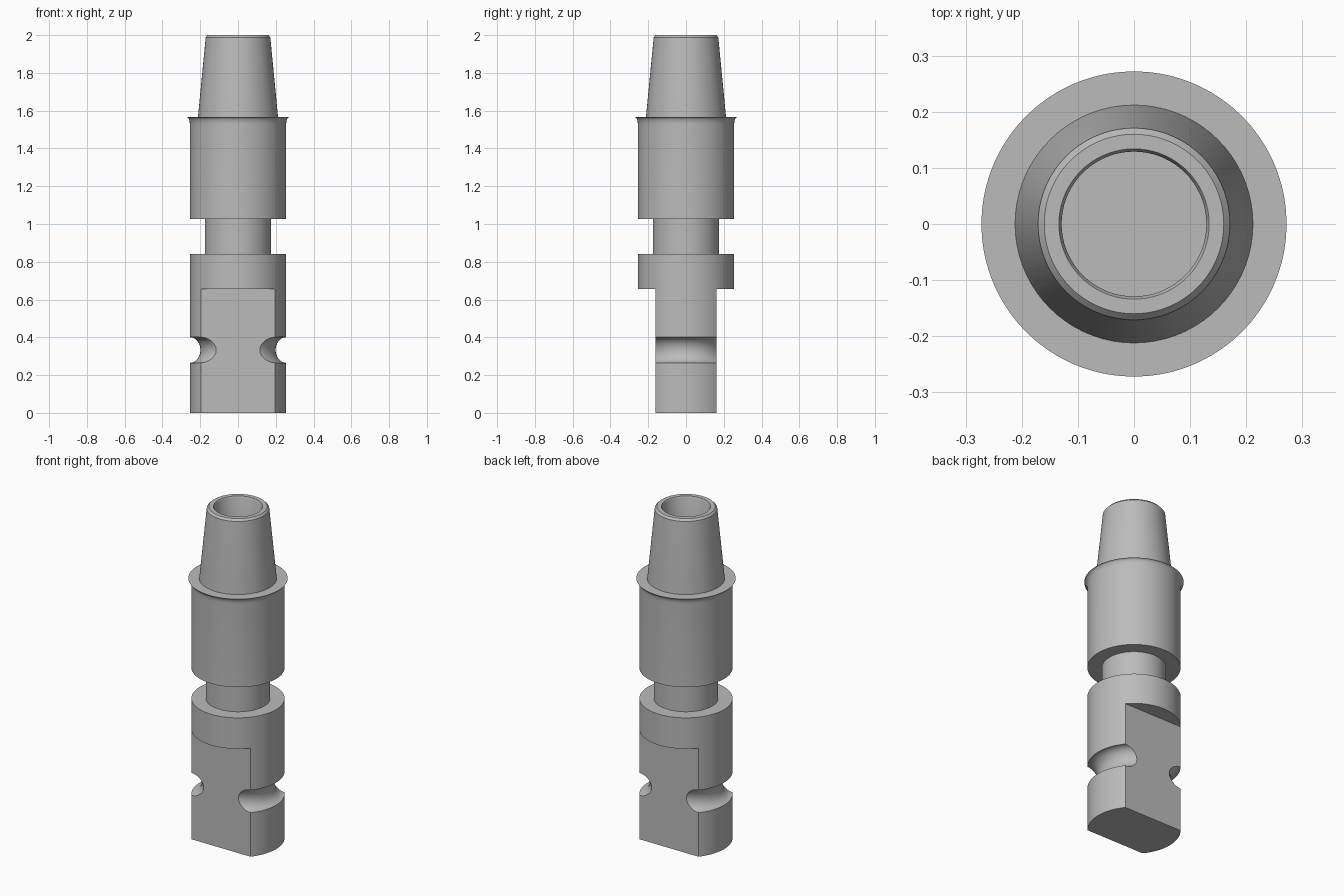
import bpy, bmesh
from math import sin, cos, pi, radians
from mathutils import Matrix

cube = bpy.data.objects.get("Cube")
if cube:
    bpy.data.objects.remove(cube, do_unlink=True)

SEGMENTS = 72
BODY = 0.255      # main body radius
FLAT = 0.162      # half distance between the two flats

steel = bpy.data.materials.new("grey steel")
steel.use_nodes = True
GREY = (0.5, 0.5, 0.5, 1)
steel.diffuse_color = GREY
steel.node_tree.nodes["Principled BSDF"].inputs["Base Color"].default_value = GREY


def turned_part(name, profile, flats=False):
    """Revolve a (radius, z) profile that begins and ends on the axis."""
    bm = bmesh.new()
    verts = [bm.verts.new((r, 0, z)) for r, z in profile]
    edges = [bm.edges.new(pair) for pair in zip(verts, verts[1:])]
    bmesh.ops.spin(bm, geom=verts + edges, cent=(0, 0, 0), axis=(0, 0, 1),
                   angle=2 * pi, steps=SEGMENTS, use_merge=True)
    bmesh.ops.remove_doubles(bm, verts=bm.verts, dist=0.0001)
    if flats:
        # Slice both sides away and close each cut with a flat face
        for side in (-1, 1):
            cut = bmesh.ops.bisect_plane(
                bm, geom=bm.verts[:] + bm.edges[:] + bm.faces[:], dist=0.00001,
                plane_co=(0, side * FLAT, 0), plane_no=(0, side, 0), clear_outer=True)
            rim = [e for e in cut["geom_cut"] if isinstance(e, bmesh.types.BMEdge)]
            bmesh.ops.contextual_create(bm, geom=rim)
    bmesh.ops.recalc_face_normals(bm, faces=bm.faces)
    mesh = bpy.data.meshes.new(name)
    bm.to_mesh(mesh)
    bm.free()
    mesh.materials.append(steel)
    obj = bpy.data.objects.new(name, mesh)
    bpy.context.collection.objects.link(obj)
    bpy.ops.object.select_all(action="DESELECT")
    obj.select_set(True)
    bpy.context.view_layer.objects.active = obj
    bpy.ops.object.shade_smooth_by_angle(angle=radians(30))
    return obj


# Flat-sided shank with a rounded groove on its curved edges
GROOVE_Z, GROOVE_R, GROOVE_DEPTH = 0.333, 0.068, 0.056
groove = [(BODY - GROOVE_DEPTH * cos(a), GROOVE_Z + GROOVE_R * sin(a))
          for a in (pi * (i / 16 - 0.5) for i in range(17))]
turned_part("flat_shank", [(0, 0), (BODY, 0)] + groove + [(BODY, 0.7), (0, 0.7)], flats=True)

# Round collar above the flats
turned_part("collar", [(0, 0.655), (BODY, 0.655), (BODY, 0.842), (0, 0.842)])

# Narrow neck
turned_part("neck", [(0, 0.8), (0.176, 0.8), (0.176, 1.06), (0, 1.06)])

# Sleeve with a concave flare under its upper lip
flare = [(BODY + 0.017 * (1 - cos(t)), 1.528 + 0.038 * sin(t))
         for t in (pi / 2 * i / 6 for i in range(7))]
turned_part("sleeve", [(0, 1.027), (BODY, 1.027)] + flare + [(0, 1.566)])

# Hollow tapered pin with chamfered rim
turned_part("tapered_pin", [
    (0, 1.54), (0.213, 1.54), (0.212, 1.566), (0.171, 1.988), (0.16, 2.0),
    (0.134, 2.0), (0.129, 1.99), (0.129, 1.6), (0, 1.6)])
